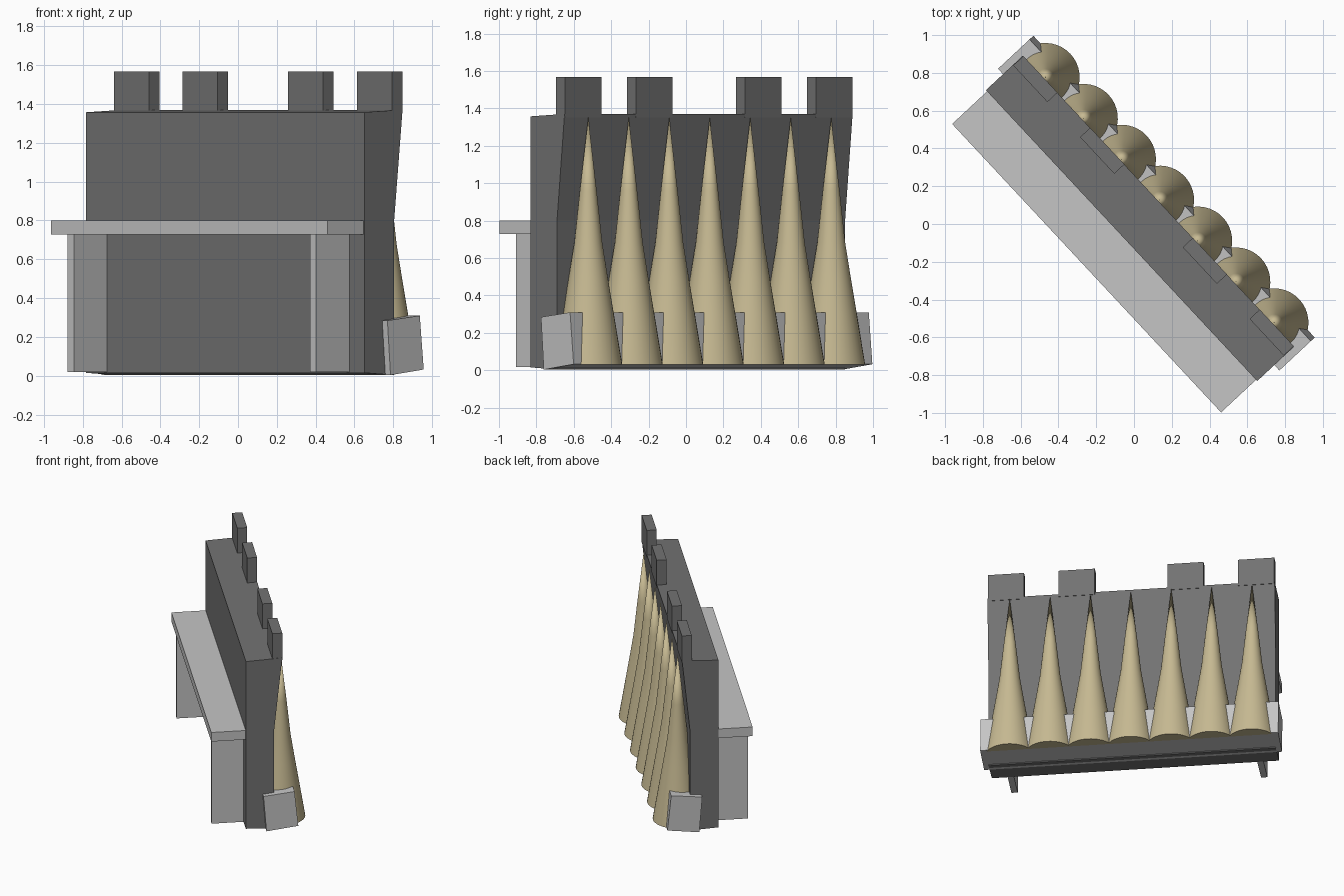
import bpy, bmesh, math
from mathutils import Matrix

if "Cube" in bpy.data.objects:
    bpy.data.objects.remove(bpy.data.objects["Cube"], do_unlink=True)

# The wall runs diagonally: local x is along it, local y points to the spiked side
TURN = Matrix.Rotation(math.radians(-47), 4, "Z")


def material(name, rgb):
    mat = bpy.data.materials.new(name)
    mat.use_nodes = True
    color = (*rgb, 1.0)
    mat.diffuse_color = color
    mat.node_tree.nodes["Principled BSDF"].inputs["Base Color"].default_value = color
    return mat


DARK = material("dark stone", (0.17, 0.17, 0.17))
LIGHT = material("light stone", (0.56, 0.56, 0.56))
TAN = material("tan spike", (0.57, 0.49, 0.29))


def finish(name, bm, mat):
    bmesh.ops.recalc_face_normals(bm, faces=bm.faces)
    bm.transform(TURN)
    mesh = bpy.data.meshes.new(name)
    bm.to_mesh(mesh)
    bm.free()
    mesh.materials.append(mat)
    obj = bpy.data.objects.new(name, mesh)
    bpy.context.collection.objects.link(obj)
    return obj


def extrude(name, profile, x0, x1, mat):
    """Sweep a (y, z) profile along the wall from x0 to x1."""
    bm = bmesh.new()
    face = bm.faces.new([bm.verts.new((x0, y, z)) for y, z in profile])
    moved = bmesh.ops.extrude_face_region(bm, geom=[face])["geom"]
    verts = [g for g in moved if isinstance(g, bmesh.types.BMVert)]
    bmesh.ops.translate(bm, verts=verts, vec=(x1 - x0, 0, 0))
    return finish(name, bm, mat)


def rect(y0, y1, z0, z1):
    return [(y0, z0), (y1, z0), (y1, z1), (y0, z1)]


# Wall with an overhanging upper back
extrude("wall", [(-0.09, 0.015), (0.118, 0.003), (0.118, 0.8),
                 (0.177, 1.37), (-0.09, 1.357)], -1.053, 1.053, DARK)

# Tilted footing block along the back
extrude("footing", [(0.056, 0.003), (0.290, 0.032), (0.262, 0.309),
                    (0.034, 0.284)], -1.092, 1.092, LIGHT)

# Ledge and its two legs
extrude("ledge", rect(-0.343, -0.08, 0.727, 0.8), -1.044, 1.044, LIGHT)
for side, name in ((-1, "right_leg"), (1, "left_leg")):
    extrude(name, rect(-0.325, -0.08, 0.018, 0.73), side * 0.892, side * 0.938, LIGHT)

# Battlements, mirrored about the middle
for side, label in ((-1, "right"), (1, "left")):
    for part, inner in (("inner", 0.266), ("outer", 0.785)):
        extrude(f"{label}_{part}_battlement", rect(0.105, 0.178, 1.35, 1.567),
                side * inner, side * (inner + 0.265), DARK)

# Row of flared spikes, each a lathed outline
OUTLINE = [(0.182, 0.03), (0.137, 0.3), (0.107, 0.48), (0.075, 0.68),
           (0.045, 0.96), (0.0, 1.35)]
SIDES = 40
for i in range(7):
    bm = bmesh.new()
    verts = [bm.verts.new((r, 0, z)) for r, z in OUTLINE]
    edges = [bm.edges.new(pair) for pair in zip(verts, verts[1:])]
    bmesh.ops.spin(bm, geom=verts + edges, cent=(0, 0, 0), axis=(0, 0, 1),
                   angle=math.tau, steps=SIDES)
    bmesh.ops.remove_doubles(bm, verts=bm.verts, dist=0.0005)
    bmesh.ops.holes_fill(bm, edges=[e for e in bm.edges if e.is_boundary], sides=0)
    bmesh.ops.translate(bm, verts=bm.verts, vec=((i - 3) * 0.296, 0.186, 0))
    spike = finish(f"spike_{i + 1}", bm, TAN)
    bpy.ops.object.select_all(action="DESELECT")
    spike.select_set(True)
    bpy.context.view_layer.objects.active = spike
    bpy.ops.object.shade_smooth_by_angle(angle=math.radians(35))
